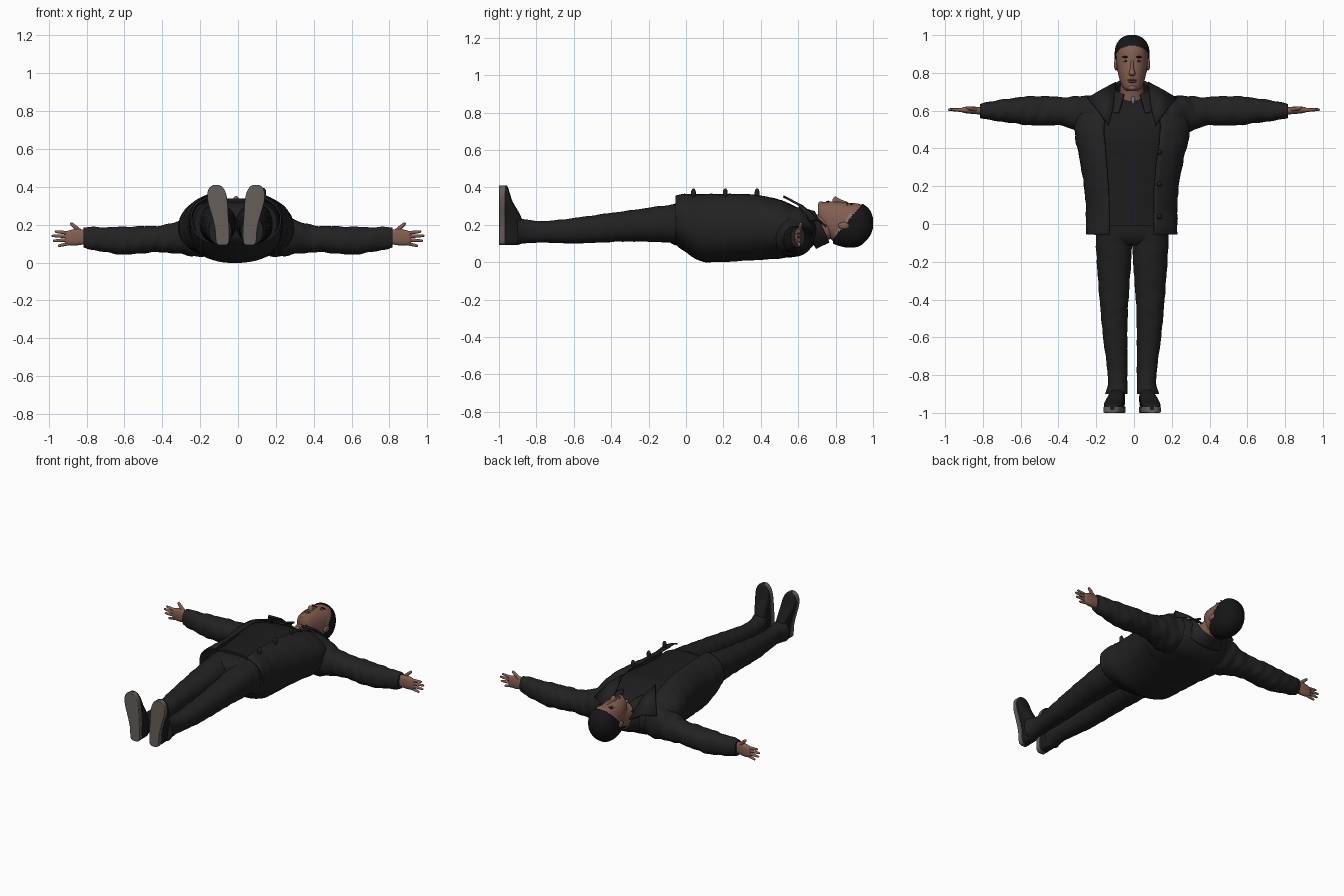
import bpy, bmesh, math
from mathutils import Vector

if "Cube" in bpy.data.objects:
    bpy.data.objects.remove(bpy.data.objects["Cube"])

CX = -0.01  # body centre line


def mat(name, r, g, b):
    m = bpy.data.materials.new(name)
    m.diffuse_color = (r, g, b, 1)
    m.use_nodes = True
    m.node_tree.nodes["Principled BSDF"].inputs["Base Color"].default_value = m.diffuse_color
    return m


JACKET = mat("jacket black", .016, .016, .016)
TROUSER = mat("trouser black", .015, .015, .015)
SHIRT = mat("shirt black", .012, .012, .013)
HAIR = mat("hair black", .008, .008, .009)
SKIN = mat("skin", .23, .112, .082)
LIPS = mat("lips", .17, .07, .055)
SOLE = mat("sole grey", .13, .115, .108)
SHOE = mat("shoe black", .011, .011, .011)
GREY = mat("pale grey", .2, .2, .21)


def finish(name, bm, mats, solid=0):
    bmesh.ops.recalc_face_normals(bm, faces=bm.faces)
    me = bpy.data.meshes.new(name)
    bm.to_mesh(me)
    bm.free()
    ob = bpy.data.objects.new(name, me)
    bpy.context.collection.objects.link(ob)
    for m in mats:
        me.materials.append(m)
    bpy.ops.object.select_all(action='DESELECT')
    ob.select_set(True)
    bpy.context.view_layer.objects.active = ob
    bpy.ops.object.shade_smooth_by_angle(angle=math.radians(50))
    if solid:
        md = ob.modifiers.new("thickness", 'SOLIDIFY')
        md.thickness, md.offset = solid, 0
    return ob


def spline(rows, sub):
    """Smooth the table of rows with Catmull-Rom steps."""
    out = []
    for i in range(len(rows) - 1):
        p = [rows[max(i - 1, 0)], rows[i], rows[i + 1], rows[min(i + 2, len(rows) - 1)]]
        for k in range(sub):
            t = k / sub
            out.append([.5 * (2 * b + (c - a) * t + (2 * a - 5 * b + 4 * c - d) * t * t
                              + (3 * b - a - 3 * c + d) * t ** 3) for a, b, c, d in zip(*p)])
    return out + [list(rows[-1])]


def loft(name, axis, rows, mats, n=32, e=2.2, sub=4, gap=0, tilt=0, wrinkle=0,
         side=1, off=0, solid=0, rule=None, keep=None):
    """Rows are (position, a_min, a_max, b_min, b_max) of rounded sections along an axis."""
    bm = bmesh.new()
    rings, ratio = [], []
    for t, a0, a1, b0, b1 in spline(rows, sub):
        ring = []
        for k in range(n):
            w = 2 * math.pi * (k + .5) / n
            c, s = math.cos(w), math.sin(w)
            u = math.copysign(abs(c) ** (2 / e), c)
            v = math.copysign(abs(s) ** (2 / e), s)
            f = 1 + wrinkle * (math.sin(t * 47 + 2 * w) + math.sin(t * 83 - 3 * w))
            a = (a0 + a1) / 2 + (a1 - a0) / 2 * u * f
            b = (b0 + b1) / 2 + (b1 - b0) / 2 * v * f
            p = {'x': (t, a, b), 'y': (a, t + tilt * (b - .2), b), 'z': (a, b, t)}[axis]
            ring.append(bm.verts.new((off + side * p[0], p[1], p[2])))
            if len(ratio) < n:
                ratio.append((u, v))
        rings.append(ring)
    for r, q in zip(rings, rings[1:]):
        for k in range(n):
            j = (k + 1) % n
            if gap and ratio[k][1] > 0 and abs(ratio[k][0] + ratio[j][0]) / 2 < gap:
                continue
            bm.faces.new((r[k], r[j], q[j], q[k]))
    if not gap:
        bm.faces.new(rings[0])
        bm.faces.new(rings[-1])
    if keep:
        bad = [f for f in bm.faces if not keep(f.calc_center_median())]
        bmesh.ops.delete(bm, geom=bad, context='FACES')
    if rule:
        for f in bm.faces:
            f.material_index = rule(f.calc_center_median())
    return finish(name, bm, mats, solid)


def ball(name, loc, size, m):
    bm = bmesh.new()
    bmesh.ops.create_uvsphere(bm, u_segments=16, v_segments=10, radius=1)
    for v in bm.verts:
        v.co = Vector(a * b + c for a, b, c in zip(v.co, size, loc))
    return finish(name, bm, [m])


def tube(name, a, b, r0, r1, m):
    """Round-ended tapered finger from a to b."""
    a, b = Vector(a), Vector(b)
    q = (b - a).to_track_quat('Z', 'Y')
    bm = bmesh.new()
    L, prev = (b - a).length, None
    for t, r in ((0, r0), (.5, (r0 + r1) / 2), (.85, r1), (.96, r1 * .75), (1, r1 * .25)):
        ring = [bm.verts.new(a + q @ Vector((r * math.cos(k * math.pi / 5), r * math.sin(k * math.pi / 5), t * L)))
                for k in range(10)]
        if prev:
            for k in range(10):
                bm.faces.new((prev[k], prev[(k + 1) % 10], ring[(k + 1) % 10], ring[k]))
        prev = ring
    bm.faces.new(prev)
    return finish(name, bm, [m])


# Torso: open jacket over a shirt, trousers seat
body = [(-.055, -.25, .225, .10, .36), (-.01, -.25, .225, .065, .372), (.08, -.25, .225, .01, .374),
        (.2, -.26, .232, .006, .375), (.35, -.285, .26, .015, .372), (.45, -.305, .285, .02, .355),
        (.53, -.31, .29, .028, .33), (.6, -.28, .26, .037, .295), (.655, -.21, .19, .07, .255),
        (.69, -.13, .11, .11, .22)]
loft("jacket", 'y', body, [JACKET], n=64, e=2.4, gap=.47, wrinkle=.006, solid=.01)
inner = [(t, a + .02, b - .02, c + .02, min(d - .015, .338)) for t, a, b, c, d in body[1:]]
loft("shirt", 'y', inner, [SHIRT], n=40, e=2.4)
loft("trouser_seat", 'y', [(.1, -.2, .18, .07, .33), (0, -.2, .18, .08, .322), (-.07, -.195, .18, .095, .31),
                           (-.11, -.15, .13, .13, .28)], [TROUSER], e=2.6)

# Collar, lapels, front toggles and neck fastener
loft("collar", 'y', [(.63, -.16, .14, .075, .30), (.68, -.125, .105, .095, .29), (.72, -.1, .08, .11, .275)],
     [JACKET], n=48, gap=.45, tilt=-.5, solid=.012)
for s in (1, -1):
    bm = bmesh.new()
    pts = [(.085, .75, .19), (.16, .71, .225), (.235, .665, .225), (.18, .6, .31), (.125, .52, .352), (.1, .62, .30)]
    bm.faces.new([bm.verts.new((CX + s * x, y, z)) for x, y, z in pts])
    bmesh.ops.triangulate(bm, faces=bm.faces)
    finish("lapel", bm, [JACKET], .012)
for y in (.04, .21, .38):
    ball("toggle", (.135, y, .37), (.014, .013, .025), JACKET)
ball("neck_fastener", (-.005, .655, .252), (.01, .022, .012), GREY)

# Arms, hands, legs and shoes, mirrored
sleeve = [(.17, .45, .685, .03, .30), (.24, .465, .68, .035, .265), (.31, .495, .675, .045, .222),
          (.4, .523, .672, .055, .197), (.5, .52, .678, .05, .192), (.6, .528, .672, .042, .19),
          (.7, .542, .658, .055, .187), (.78, .553, .645, .07, .188), (.815, .562, .635, .08, .186)]
palm = [(.78, .575, .622, .098, .168), (.82, .58, .62, .095, .175), (.86, .583, .622, .09, .178),
        (.9, .588, .62, .093, .168), (.915, .595, .613, .10, .16)]
fingers = [((.90, .603, .157), (.968, .606, .164)), ((.905, .603, .139), (.985, .606, .142)),
           ((.90, .603, .12), (.978, .606, .115)), ((.89, .603, .102), (.95, .606, .088)),
           ((.83, .605, .16), (.885, .615, .21))]
leg = [(.05, .005, .185, .09, .32), (-.1, .0, .192, .105, .305), (-.3, .012, .18, .11, .277),
       (-.45, .022, .168, .105, .257), (-.6, .025, .154, .10, .236), (-.75, .025, .134, .104, .22),
       (-.84, .025, .128, .103, .225), (-.9, .025, .142, .095, .24)]
# Shoe table: height, centre, half width, top of upper
shoe = [(.092, .072, .018, -.90), (.108, .072, .034, -.875), (.18, .074, .038, -.865), (.25, .085, .044, -.885),
        (.32, .097, .052, -.925), (.37, .103, .048, -.942), (.4, .105, .032, -.952), (.411, .105, .012, -.96)]
for s in (1, -1):
    loft("sleeve", 'x', sleeve, [JACKET], side=s, wrinkle=.022, sub=8, n=36)
    loft("palm", 'x', palm, [SKIN], side=s, e=2.5, n=24)
    for i, (a, b) in enumerate(fingers):
        r = .013 if i == 4 else .0105
        tube("thumb" if i == 4 else "finger", (s * a[0], a[1], a[2]), (s * b[0], b[1], b[2]), r, r * .7, SKIN)
    loft("trouser_leg", 'y', leg, [TROUSER], side=s, off=CX, wrinkle=.012, sub=8)
    loft("shoe_upper", 'z', [(z, c - w * .95, c + w * .95, -.985, y) for z, c, w, y in shoe], [SHOE],
         side=s, off=CX, e=3)
    loft("shoe_sole", 'z', [(z, c - w, c + w, -1, -.966) for z, c, w, y in shoe], [SOLE],
         side=s, off=CX, e=9, n=40)


# Head: hairline rises towards the crown
def hairline(p):
    return p.z - (.2 + (p.y - .85) * 1.2)


def temple(p):
    return 1 if 0 < hairline(p) < .022 and .80 < p.y < .89 and abs(p.x - CX) > .05 else 0


skull = [(.705, .028, .302, .235), (.72, .047, .318, .19), (.75, .062, .322, .15), (.79, .073, .324, .108),
         (.83, .08, .321, .092), (.87, .084, .317, .085), (.92, .083, .313, .092), (.955, .07, .294, .12),
         (.98, .045, .265, .155), (.992, .015, .23, .19)]
loft("head", 'y', [(y, CX - w, CX + w, b, f) for y, w, f, b in skull], [SKIN, GREY], n=64, sub=6, rule=temple)
loft("hair", 'y', [(.85 + (y - .85) * 1.055, CX - w - .008, CX + w + .008, b - .008, f + .007)
                   for y, w, f, b in skull], [HAIR], n=64, sub=8,
     keep=lambda p: hairline(p) < 0 and p.y > .785)
loft("neck", 'y', [(.6, -.09, .07, .09, .24), (.68, -.078, .056, .10, .25), (.74, -.072, .05, .115, .265),
                   (.8, -.068, .046, .13, .27)], [SKIN])
loft("nose", 'y', [(.868, CX - .008, CX + .008, .29, .32), (.825, CX - .01, CX + .01, .29, .337),
                   (.797, CX - .018, CX + .018, .29, .351), (.784, CX - .012, CX + .012, .30, .336)],
     [SKIN], n=20)
ball("upper_lip", (CX, .762, .322), (.025, .005, .007), LIPS)
ball("lower_lip", (CX, .753, .321), (.022, .006, .007), LIPS)
ball("chin", (CX, .722, .305), (.026, .017, .02), SKIN)
for s in (1, -1):
    x = CX + s * .033
    ball("eye", (x, .862, .303), (.014, .006, .010), GREY)
    ball("iris", (x, .862, .311), (.0055, .0055, .004), HAIR)
    ball("eyebrow", (x, .884, .309), (.021, .005, .006), HAIR)
    ball("ear", (CX + s * .086, .845, .195), (.010, .032, .019), SKIN)
